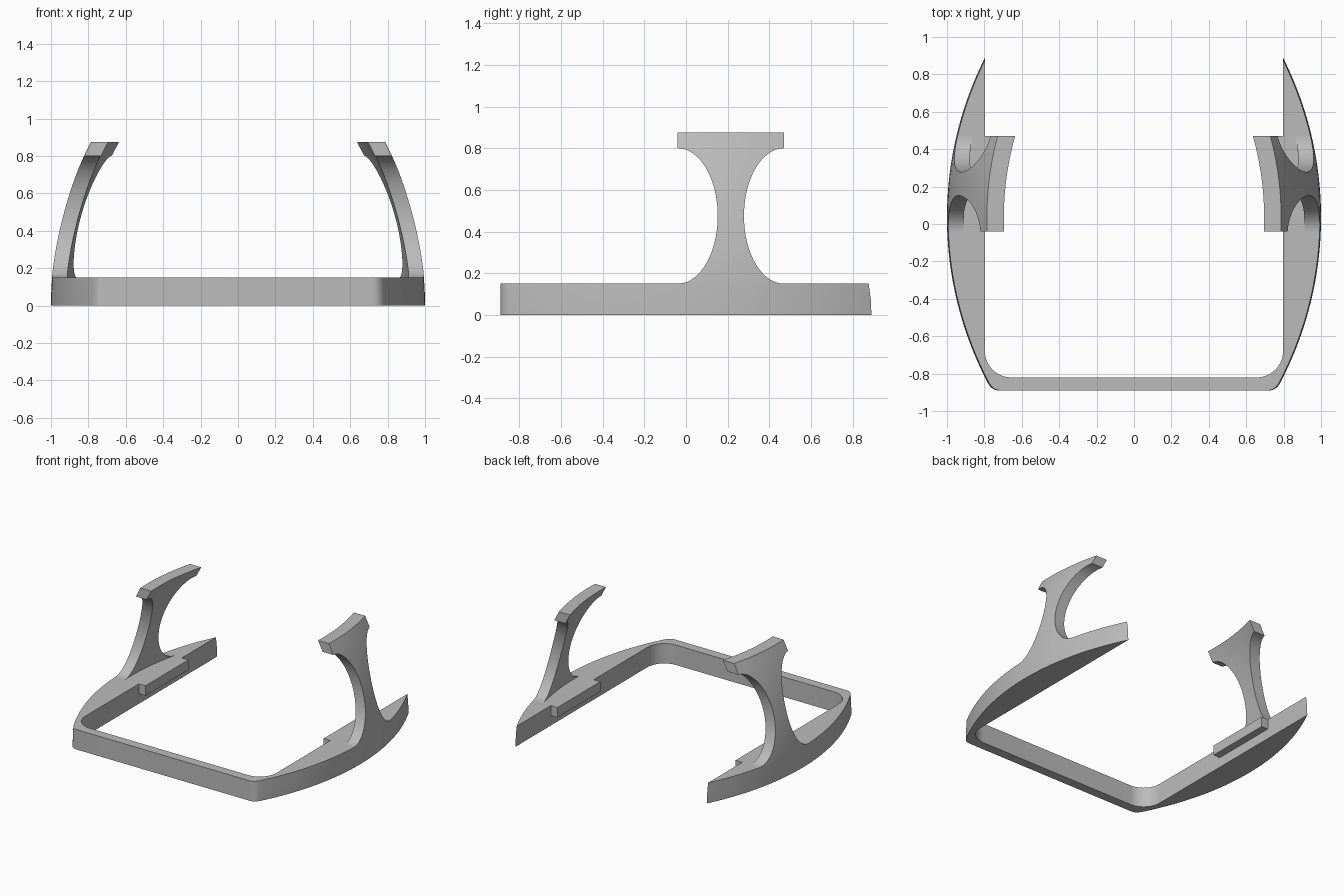
import bpy, bmesh, math
from mathutils import Vector

cube = bpy.data.objects.get("Cube")
if cube:
    bpy.data.objects.remove(cube, do_unlink=True)

R, CY = 1.9, 0.035            # big sphere that shapes the outer skin
RAIL_TOP, WALL = 0.15, 0.08
FRONT, INNER_X = -0.89, 0.797
Y0, Y1 = -0.04, 0.47          # extent of arm head and tab

grey = bpy.data.materials.new("plain grey")
grey.use_nodes = True
grey.diffuse_color = (0.5, 0.5, 0.5, 1)
grey.node_tree.nodes["Principled BSDF"].inputs["Base Color"].default_value = (0.5, 0.5, 0.5, 1)


def skin_x(y, z, inset=0.0):
    return 1 - R + math.sqrt((R - inset) ** 2 - (y - CY) ** 2 - z ** 2)


def finish(name, bm):
    bmesh.ops.recalc_face_normals(bm, faces=bm.faces)
    mesh = bpy.data.meshes.new(name)
    bm.to_mesh(mesh)
    bm.free()
    obj = bpy.data.objects.new(name, mesh)
    bpy.context.collection.objects.link(obj)
    mesh.materials.append(grey)
    mirror = obj.modifiers.new("both sides", 'MIRROR')
    mirror.merge_threshold = 0.0005
    bpy.ops.object.select_all(action='DESELECT')
    obj.select_set(True)
    bpy.context.view_layer.objects.active = obj
    bpy.ops.object.shade_smooth_by_angle(angle=math.radians(30))


def rail_outline(z):
    """Half of the U-shaped base, from the front centre around and back."""
    corner = Vector((skin_x(FRONT, z), FRONT))
    a = corner - Vector((0.04, 0))
    b = Vector((skin_x(-0.85, z), -0.85))
    pts = [Vector((0, FRONT))]
    for i in range(9):                                   # outer corner
        t = i / 8
        pts.append(a * (1 - t) ** 2 + corner * 2 * t * (1 - t) + b * t * t)
    tip = CY + math.sqrt(R ** 2 - (INNER_X - 1 + R) ** 2 - z ** 2)
    for i in range(1, 49):                               # bowed outer side
        y = -0.85 + (tip + 0.85) * i / 48
        pts.append(Vector((skin_x(y, z), y)))
    r = 0.14
    for i in range(17):                                  # inner corner
        t = math.pi / 2 * i / 16
        pts.append(Vector((INNER_X - r + r * math.cos(t), -0.68 - r * math.sin(t))))
    pts.append(Vector((0, -0.82)))
    return pts


# Base frame
bm = bmesh.new()
rings = [[bm.verts.new((p.x, p.y, z)) for p in rail_outline(z)]
         for z in (0, RAIL_TOP / 2, RAIL_TOP)]
for low, high in zip(rings, rings[1:]):
    for i in range(len(low) - 1):
        bm.faces.new((low[i], low[i + 1], high[i + 1], high[i]))
bm.faces.new(rings[0])
bm.faces.new(rings[-1])
finish("base_frame", bm)

# Arms: hourglass in side view, wrapped on the sphere, with a wide head
HEAD_Z, TOP_Z, COLS = 0.80, 0.875, 12
mid_z, half = (HEAD_Z + RAIL_TOP) / 2, (HEAD_Z - RAIL_TOP) / 2
levels = [(0.12, 0)]
for i in range(41):
    t = math.pi * i / 40
    levels.append((mid_z - half * math.cos(t), 0.192 * math.sin(t)))
levels.append((TOP_Z, 0))

bm = bmesh.new()


def arm_grid(inset):
    rows = []
    for z, waist in levels:
        a, b = Y0 + waist, Y1 - waist
        ys = [a + (b - a) * j / COLS for j in range(COLS + 1)]
        # the buried root stays just inside the base skin
        rows.append([bm.verts.new((skin_x(y, z, max(inset, 0.002 if z < RAIL_TOP else 0)), y, z))
                     for y in ys])
    for lo, hi in zip(rows, rows[1:]):
        for j in range(COLS):
            bm.faces.new((lo[j], lo[j + 1], hi[j + 1], hi[j]))
    return rows


outer, inner = arm_grid(0), arm_grid(WALL)
for k in range(len(levels) - 1):                         # front and back edges
    for j in (0, COLS):
        bm.faces.new((outer[k][j], outer[k + 1][j], inner[k + 1][j], inner[k][j]))
for k in (0, -1):                                        # root and top caps
    for j in range(COLS):
        bm.faces.new((outer[k][j], outer[k][j + 1], inner[k][j + 1], inner[k][j]))
finish("side_arm", bm)

# Small tabs on the inner faces of the rails
bm = bmesh.new()
bmesh.ops.create_cube(bm, size=1)
for v in bm.verts:
    v.co = (0.77 + v.co.x * 0.056, (Y0 + Y1) / 2 + v.co.y * (Y1 - Y0), 0.1125 + v.co.z * 0.075)
finish("inner_tab", bm)
